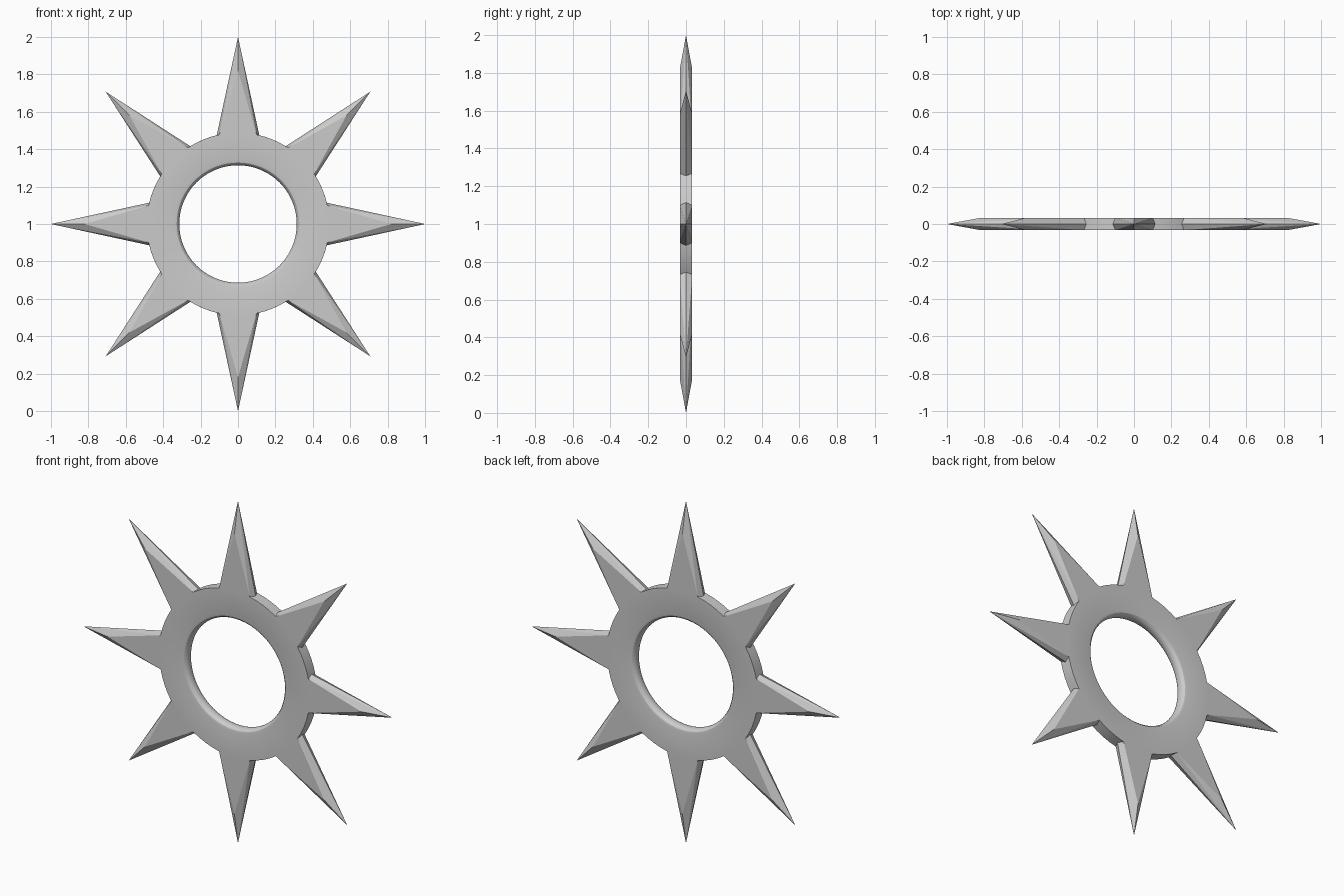
import bpy, bmesh
from math import sin, cos, radians

if "Cube" in bpy.data.objects:
    bpy.data.objects.remove(bpy.data.objects["Cube"])

SPIKES, STEPS = 8, 4
HALF_T = 0.033          # half thickness
BODY_R = 0.488          # radius of ring body
FLAT_A, MID_A = 11.7, 13.5   # half angle of spike base on flat face / on mid plane
FLAT_TIP, MID_TIP = 0.82, 1.0
# rounded hole edge: (radius, y)
HOLE = [(0.340, HALF_T), (0.328, 0.030), (0.319, 0.021), (0.315, 0.010), (0.314, 0.0)]


def ring_angles(half):
    """Angles of the ring vertices: STEPS across each spike base, STEPS across each gap."""
    out = []
    for s in range(SPIKES):
        c = s * 360 / SPIKES
        out += [c - half + 2 * half * i / STEPS for i in range(STEPS)]
        gap = 360 / SPIKES - 2 * half
        out += [c + half + gap * i / STEPS for i in range(STEPS)]
    return out


bm = bmesh.new()


def vert(r, deg, y):
    a = radians(deg)
    return bm.verts.new((r * sin(a), y, 1 + r * cos(a)))


def ring(r, y, half):
    return [vert(r, a, y) for a in ring_angles(half)]


for side in (-1, 1):
    # hole wall and flat ring face
    rings = [ring(r, side * y, FLAT_A) for r, y in HOLE[::-1]]
    flat = ring(BODY_R, side * HALF_T, FLAT_A)
    mid = ring(BODY_R, 0, MID_A)
    rings.append(flat)
    n = len(flat)
    for a, b in zip(rings, rings[1:]):
        for i in range(n):
            j = (i + 1) % n
            bm.faces.new((a[i], a[j], b[j], b[i]))
    for s in range(SPIKES):
        k = s * 2 * STEPS
        # outer wall in the gap between spikes
        for i in range(k + STEPS, k + 2 * STEPS):
            j = (i + 1) % n
            bm.faces.new((flat[i], flat[j], mid[j], mid[i]))
        # spike: flat face plus two sharpened flanks
        ft = vert(FLAT_TIP, s * 360 / SPIKES, side * HALF_T)
        mt = vert(MID_TIP, s * 360 / SPIKES, 0)
        bm.faces.new(flat[k:k + STEPS + 1] + [ft])
        for e in (k, k + STEPS):
            bm.faces.new((flat[e], ft, mt))
            bm.faces.new((flat[e], mt, mid[e]))

bmesh.ops.remove_doubles(bm, verts=bm.verts, dist=1e-5)
# drop unused mid-plane points hidden under the spike bases
bmesh.ops.delete(bm, geom=[v for v in bm.verts if not v.link_faces], context='VERTS')
bmesh.ops.recalc_face_normals(bm, faces=bm.faces)

me = bpy.data.meshes.new("throwing_star")
bm.to_mesh(me)
bm.free()
star = bpy.data.objects.new("throwing_star", me)
bpy.context.collection.objects.link(star)
bpy.context.view_layer.objects.active = star
star.select_set(True)
bpy.ops.object.shade_smooth_by_angle(angle=radians(30))
